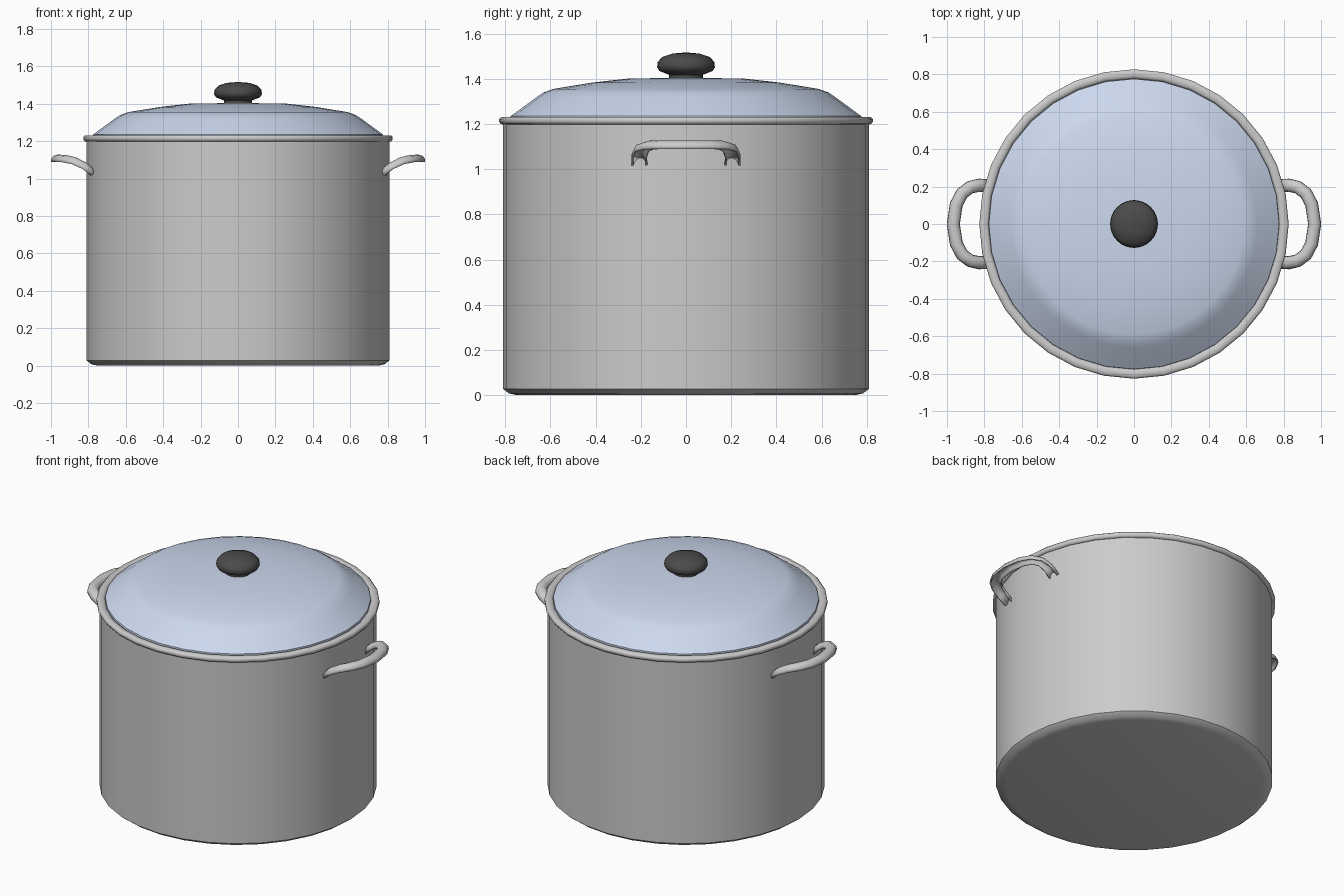
import bpy, bmesh, math
from mathutils import Vector

if "Cube" in bpy.data.objects:
    bpy.data.objects.remove(bpy.data.objects["Cube"])


def finish(name, bm, color=None, angle=40):
    bmesh.ops.recalc_face_normals(bm, faces=bm.faces)
    me = bpy.data.meshes.new(name)
    bm.to_mesh(me)
    bm.free()
    ob = bpy.data.objects.new(name, me)
    bpy.context.collection.objects.link(ob)
    if color:
        mat = bpy.data.materials.new(name + "_color")
        mat.diffuse_color = (*color, 1)
        mat.use_nodes = True
        mat.node_tree.nodes["Principled BSDF"].inputs["Base Color"].default_value = mat.diffuse_color
        me.materials.append(mat)
    bpy.ops.object.select_all(action='DESELECT')
    ob.select_set(True)
    bpy.context.view_layer.objects.active = ob
    bpy.ops.object.shade_smooth_by_angle(angle=math.radians(angle))
    return ob


def lathe(name, profile, sides=32, color=None, angle=40):
    """Spin an (r, z) profile round the z axis."""
    bm = bmesh.new()
    vs = [bm.verts.new((r, 0, z)) for r, z in profile]
    es = [bm.edges.new(p) for p in zip(vs, vs[1:])]
    bmesh.ops.spin(bm, geom=vs + es, cent=(0, 0, 0), axis=(0, 0, 1),
                   angle=2 * math.pi, steps=sides, use_duplicate=False)
    bmesh.ops.remove_doubles(bm, verts=bm.verts, dist=1e-4)
    return finish(name, bm, color, angle)


# Pot: rounded base, straight wall, rolled rim, hollow inside
lathe("pot", [(0, 0), (0.75, 0), (0.785, 0.008), (0.81, 0.028), (0.81, 1.198),
              (0.82, 1.2), (0.827, 1.21), (0.827, 1.222), (0.818, 1.232),
              (0.79, 1.232), (0.777, 1.222), (0.775, 1.2),
              (0.775, 0.05), (0.74, 0.03), (0, 0.03)], angle=50)

# Domed lid sitting inside the rim
lathe("lid", [(0.778, 1.205), (0.776, 1.235), (0.735, 1.265), (0.66, 1.32),
              (0.63, 1.34), (0.59, 1.355), (0.42, 1.383), (0.25, 1.402),
              (0, 1.404)], color=(0.6, 0.69, 0.85))

# Knob
lathe("lid_knob", [(0.075, 1.395), (0.075, 1.418), (0.118, 1.435),
                   (0.128, 1.452), (0.125, 1.475), (0.105, 1.497),
                   (0.06, 1.512), (0, 1.517)], sides=24,
      color=(0.07, 0.07, 0.07), angle=60)

# Handles: arched channel swept along a bent loop, mirrored to the other side
half = [(0.775, 0.205, 1.028), (0.82, 0.208, 1.065), (0.872, 0.198, 1.093),
        (0.918, 0.165, 1.104), (0.95, 0.105, 1.106), (0.966, 0.0, 1.106)]
path = [Vector(p) for p in half]
path += [Vector((p.x, -p.y, p.z)) for p in path[-2::-1]]
section = [(-0.031, -0.016), (-0.029, 0.0), (-0.018, 0.013), (0, 0.018),
           (0.018, 0.013), (0.029, 0.0), (0.031, -0.016)]
bm = bmesh.new()
rings = []
for i, p in enumerate(path):
    t = (path[min(i + 1, len(path) - 1)] - path[max(i - 1, 0)]).normalized()
    side = t.cross(Vector((0, 0, 1))).normalized()
    up = side.cross(t)
    rings.append([bm.verts.new(p + side * s + up * u) for s, u in section])
for a, b in zip(rings, rings[1:]):
    for j in range(len(section) - 1):
        bm.faces.new((a[j], a[j + 1], b[j + 1], b[j]))
handles = finish("side_handles", bm, angle=60)
shell = handles.modifiers.new("thickness", 'SOLIDIFY')
shell.thickness = 0.008
shell.offset = 0
handles.modifiers.new("mirror", 'MIRROR').use_axis = (True, False, False)
